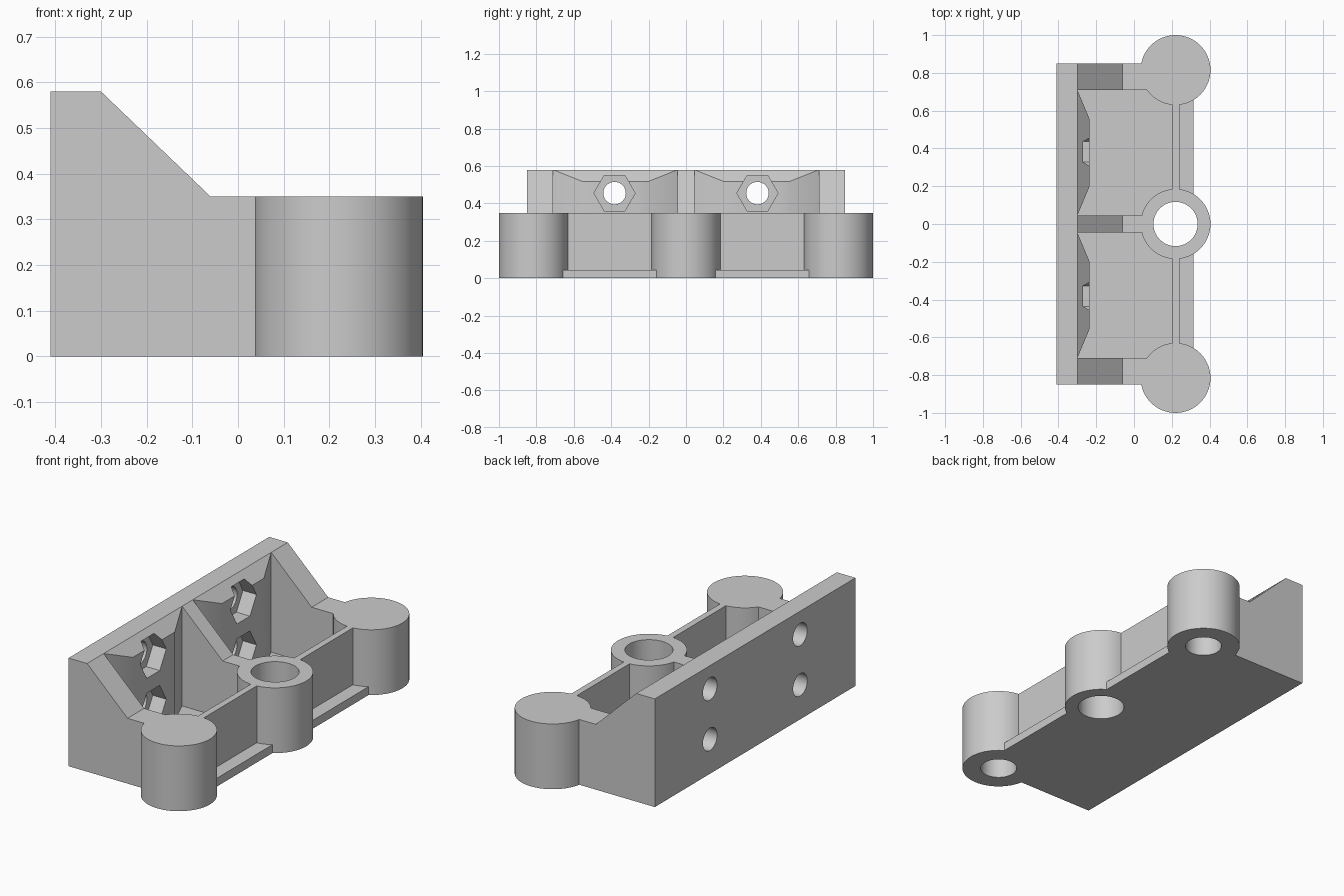
import bpy, bmesh, math
from mathutils import Vector

cube = bpy.data.objects.get("Cube")
if cube:
    bpy.data.objects.remove(cube, do_unlink=True)

grey = bpy.data.materials.new("plain_grey")
grey.use_nodes = True
grey.diffuse_color = (0.6, 0.6, 0.6, 1)
grey.node_tree.nodes["Principled BSDF"].inputs["Base Color"].default_value = (0.6, 0.6, 0.6, 1)


def prism(name, points, axis, lo, hi):
    """Extrude a flat outline along an axis, from lo to hi."""
    def place(a, b, t):
        return {"x": (t, a, b), "y": (a, t, b), "z": (a, b, t)}[axis]
    bm = bmesh.new()
    face = bm.faces.new([bm.verts.new(place(a, b, lo)) for a, b in points])
    moved = bmesh.ops.extrude_face_region(bm, geom=[face], use_keep_orig=True)["geom"]
    bmesh.ops.translate(bm, vec=Vector(place(0, 0, hi - lo)),
                        verts=[v for v in moved if isinstance(v, bmesh.types.BMVert)])
    bmesh.ops.recalc_face_normals(bm, faces=bm.faces)
    mesh = bpy.data.meshes.new(name)
    bm.to_mesh(mesh)
    bm.free()
    mesh.materials.append(grey)
    obj = bpy.data.objects.new(name, mesh)
    bpy.context.scene.collection.objects.link(obj)
    return obj


def ring(a, b, radius, sides=64):
    step = 2 * math.pi / sides
    return [(a + radius * math.cos(i * step), b + radius * math.sin(i * step))
            for i in range(sides)]


def box(x0, x1, y0, y1):
    return [(x0, y0), (x1, y0), (x1, y1), (x0, y1)]


def combine(body, other, operation):
    """Apply a boolean and discard the helper."""
    other.hide_render = True
    mod = body.modifiers.new("cut", "BOOLEAN")
    mod.operation = operation
    mod.solver = "EXACT"
    mod.object = other
    bpy.context.view_layer.objects.active = body
    bpy.ops.object.modifier_apply(modifier=mod.name)
    bpy.data.objects.remove(other, do_unlink=True)


FLOOR, POST_TOP, POST_X, POST_R, POST_Y = 0.045, 0.35, 0.22, 0.185, 0.815

# Side profile: tall back wall, sloped ribs, low front wall
body = prism("mounting_bracket",
             [(-0.41, 0), (0.24, 0), (0.24, POST_TOP), (-0.06, POST_TOP),
              (-0.30, 0.58), (-0.41, 0.58)], "y", -0.85, 0.85)

# Two pockets, leaving a thickened pad on the back wall
for s in (-1, 1):
    outline = [(-0.30, 0.045), (0.205, 0.045), (0.205, 0.71), (-0.30, 0.71),
               (-0.235, 0.555), (-0.235, 0.20)]
    combine(body, prism("pocket_cutter", [(x, s * y) for x, y in outline],
                        "z", FLOOR, 1), "DIFFERENCE")

# Front lip and the three round posts
combine(body, prism("front_lip", box(0.1, 0.315, -0.7, 0.7), "z", 0, FLOOR), "UNION")
for y in (-POST_Y, 0, POST_Y):
    combine(body, prism("post", ring(POST_X, y, POST_R), "z", 0, POST_TOP), "UNION")

# Through hole in the middle post, blind holes under the end posts
combine(body, prism("middle_bore", ring(POST_X, 0, 0.117), "z", -0.1, 0.6), "DIFFERENCE")
for y in (-POST_Y, POST_Y):
    combine(body, prism("end_bore", ring(POST_X, y, 0.092), "z", -0.1, 0.27), "DIFFERENCE")

# Bolt holes and hexagonal nut recesses in the back wall
for y in (-0.382, 0.382):
    for z in (0.185, 0.455):
        combine(body, prism("bolt_hole", ring(y, z, 0.06, 48), "x", -0.6, -0.1), "DIFFERENCE")
        combine(body, prism("nut_recess", ring(y, z, 0.11, 6), "x", -0.315, -0.1), "DIFFERENCE")

# Smooth round walls, crisp edges
bpy.ops.object.select_all(action="DESELECT")
body.select_set(True)
bpy.context.view_layer.objects.active = body
bpy.ops.object.shade_smooth_by_angle(angle=math.radians(25))
